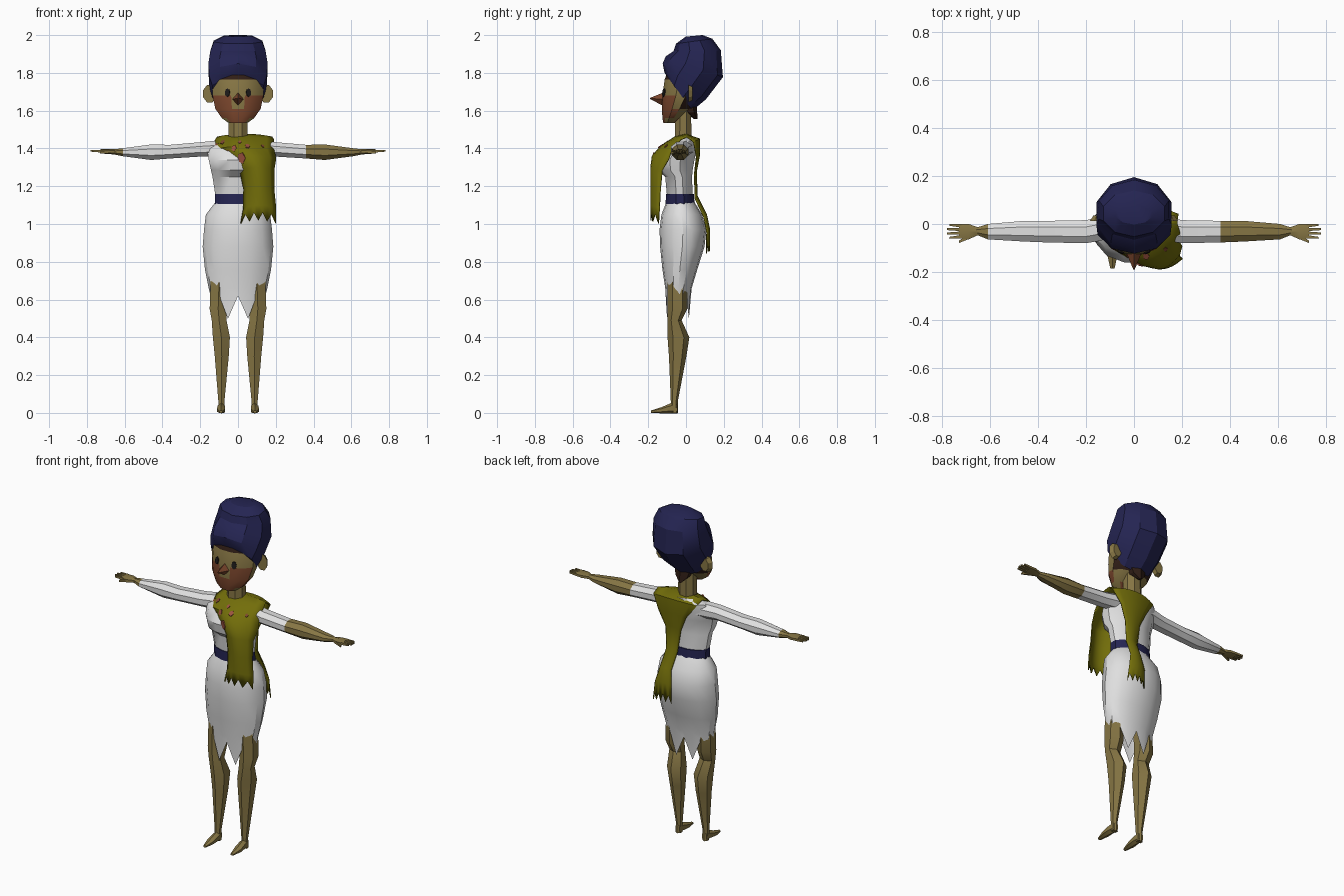
import bpy, bmesh, math
from mathutils import Vector, Matrix
from mathutils.bvhtree import BVHTree

cube = bpy.data.objects.get("Cube")
if cube:
    bpy.data.objects.remove(cube, do_unlink=True)


def material(name, *rgb):
    m = bpy.data.materials.new(name)
    m.use_nodes = True
    m.diffuse_color = (*rgb, 1)
    m.node_tree.nodes["Principled BSDF"].inputs["Base Color"].default_value = (*rgb, 1)
    return m


SKIN = material("tan skin", .24, .18, .058)
WHITE = material("white cloth", .74, .74, .74)
NAVY = material("navy cloth", .018, .018, .085)
OLIVE = material("olive cloth", .17, .155, .003)
BLUSH = material("red brown blush", .2, .062, .026)
HAIR = material("dark brown hair", .03, .013, .008)
EYE = material("eye black", .012, .01, .01)
SPOT = material("brick red patch", .33, .085, .05)


def finish(name, bm, mats, rule=None, angle=30):
    """Turn a bmesh into an object, colouring faces by a rule on their centre."""
    bmesh.ops.recalc_face_normals(bm, faces=bm.faces)
    for f in bm.faces:
        if rule:
            f.material_index = rule(f.calc_center_median())
    mesh = bpy.data.meshes.new(name)
    bm.to_mesh(mesh)
    bm.free()
    for m in mats:
        mesh.materials.append(m)
    ob = bpy.data.objects.new(name, mesh)
    bpy.context.collection.objects.link(ob)
    bpy.ops.object.select_all(action='DESELECT')
    ob.select_set(True)
    bpy.context.view_layer.objects.active = ob
    bpy.ops.object.shade_smooth_by_angle(angle=math.radians(angle))
    return ob


def skin_rows(bm, rows, closed):
    rows = [[bm.verts.new(p) for p in r] for r in rows]
    n = len(rows[0])
    for a, b in zip(rows, rows[1:]):
        for i in range(n if closed else n - 1):
            j = (i + 1) % n
            bm.faces.new((a[i], a[j], b[j], b[i]))
    return rows


def loft(name, rings, mats, n=8, rule=None, flat=True, hem=None, caps=True):
    """Skin a row of (centre, half axis u, half axis v) rings."""
    bm = bmesh.new()
    k = 1 / math.cos(math.pi / n) if flat else 1
    off = .5 if flat else 0
    pts = []
    for c, u, v in rings:
        angs = [2 * math.pi * (i + off) / n for i in range(n)]
        pts.append([Vector(c) + Vector(u) * k * math.cos(a) + Vector(v) * k * math.sin(a)
                    for a in angs])
    if hem:
        for i, p in enumerate(pts[-1]):
            p.z = hem(i, p)
    rows = skin_rows(bm, pts, True)
    if caps:
        bm.faces.new(rows[0])
        bm.faces.new(rows[-1])
    return finish(name, bm, mats, rule)


def level(z, w, front, back, x=0):
    """Horizontal ring from its half width and its front and back limits."""
    return ((x, (front + back) / 2, z), (w, 0, 0), (0, (back - front) / 2, 0))


def across(x, y, z, ry, rz):
    """Ring facing along x."""
    return ((x, y, z), (0, ry, 0), (0, 0, rz))


# Torso, belt and ragged skirt
loft("torso", [level(*r) for r in (
    (1.14, .118, -.10, .035), (1.25, .135, -.11, .032), (1.285, .143, -.15, .035),
    (1.34, .155, -.16, .045), (1.40, .165, -.12, .055), (1.44, .13, -.06, .06),
    (1.46, .07, -.045, .05))], [WHITE], 12)
loft("belt", [level(1.105, .122, -.108, .045), level(1.16, .122, -.106, .042)], [NAVY], 12)
loft("skirt", [level(*r) for r in (
    (1.115, .12, -.105, .045), (1.05, .17, -.13, .085), (.97, .18, -.14, .108),
    (.88, .187, -.137, .098), (.76, .175, -.125, .06), (.66, .155, -.11, .03),
    (.6, .14, -.105, .02))], [WHITE], 16, flat=False, caps=False,
    hem=lambda i, p: .62 if i % 2 == 0 else .46 + .7 * abs(p.x))

# Neck and head
loft("neck", [level(1.43, .05, -.06, .03), level(1.66, .048, -.055, .025)], [SKIN])


def face_colour(c):
    if c.z > 1.765 or c.y > .0:
        return 2
    if abs(c.x) > .04:
        return 1 if 1.56 < c.z < 1.68 and c.y < -.05 else 0
    return 1 if c.z < 1.6 else 0


head = loft("head", [level(*r) for r in (
    (1.535, .05, -.12, -.06), (1.56, .085, -.125, -.03), (1.61, .12, -.127, .02),
    (1.68, .135, -.125, .07), (1.765, .137, -.113, .09), (1.84, .12, -.085, .1))],
    [SKIN, BLUSH, HAIR], 12, face_colour)
loft("nose", [((0, -.115, 1.66), (.034, 0, 0), (0, 0, .038)),
              ((0, -.19, 1.665), (.003, 0, 0), (0, 0, .003))], [BLUSH], 4, flat=False)
loft("nape_hair", [level(1.64, .05, -.03, .05), level(1.59, .04, .0, .055),
                   level(1.555, .006, .045, .06)], [HAIR], 6)

# Tall wrapped hat: rings given by front point, back point and half width
hat_rings = []
for fy, fz, by, bz, w in (
        (-.11, 1.795, .03, 1.605, .135), (-.118, 1.845, .10, 1.665, .152),
        (-.10, 1.885, .188, 1.78, .157), (-.06, 1.915, .178, 1.92, .146),
        (-.048, 1.955, .135, 1.98, .128), (.0, 1.992, .085, 2.0, .075)):
    hat_rings.append(((0, (fy + by) / 2, (fz + bz) / 2), (w, 0, 0),
                      (0, (fy - by) / 2, (fz - bz) / 2)))
loft("hat", hat_rings, [NAVY], 10)


def plate(name, target, x, z, w, h, mat, n):
    """Thin flat plate laid on the front of a target part."""
    mesh = target.data
    tree = BVHTree.FromPolygons([v.co for v in mesh.vertices],
                                [tuple(p.vertices) for p in mesh.polygons])
    hit, normal, _, _ = tree.ray_cast(Vector((x, -1, z)), Vector((0, 1, 0)))
    if hit is None:
        return
    if normal.y > 0:
        normal = -normal
    u = Vector((0, 0, 1)).cross(normal).normalized()
    v = normal.cross(u)
    loft(name, [(hit, u * w, v * h), (hit + normal * .006, u * w, v * h)], [mat], n, flat=False)


# Parts made once for each side
for side, s in (("left", 1), ("right", -1)):
    plate(side + "_eye", head, s * .055, 1.695, .014, .022, EYE, 8)
    loft(side + "_ear", [((s * .15, .012, 1.69), (.034, 0, 0), (0, 0, .046)),
                         ((s * .145, .035, 1.69), (.025, 0, 0), (0, 0, .035))], [SKIN], 8)

    # Arm with a long right sleeve and a short left one
    cuff = .36 if s > 0 else .61
    loft(side + "_arm", [across(s * x, *r) for x, *r in (
        (.08, -.01, 1.40, .05, .045), (.2, -.032, 1.395, .048, .038),
        (.36, -.032, 1.383, .045, .036), (.46, -.03, 1.38, .043, .041),
        (.61, -.032, 1.38, .032, .021), (.66, -.03, 1.382, .014, .013))],
        [WHITE, SKIN], 8, lambda c: int(abs(c.x) > cuff))
    loft(side + "_palm", [across(s * x, *r) for x, *r in (
        (.645, -.03, 1.382, .014, .012), (.69, -.032, 1.384, .032, .012),
        (.73, -.03, 1.385, .03, .009))], [SKIN], 6)
    for i in range(4):
        y = -.053 + .015 * i
        tip = .77 + (.01 if i in (1, 2) else 0)
        loft(f"{side}_finger_{i + 1}", [
            across(s * .72, y, 1.385, .007, .007),
            across(s * tip, y * 1.2 + .006, 1.387, .004, .004)], [SKIN], 4)
    loft(side + "_thumb", [across(s * .675, -.045, 1.383, .012, .008),
                           across(s * .73, -.074, 1.378, .005, .005)], [SKIN], 4)

    # Leg and pointed foot
    loft(side + "_leg", [((s * x, y, z), (rx, 0, 0), (0, ry, 0)) for z, x, y, rx, ry in (
        (.7, .1, -.045, .045, .045), (.55, .105, -.045, .045, .045),
        (.49, .1, -.06, .039, .032), (.40, .088, -.04, .045, .05),
        (.3, .086, -.044, .037, .04), (.06, .088, -.062, .016, .016),
        (.0, .088, -.06, .016, .016))], [SKIN], 6)
    loft(side + "_foot", [((s * x, y, h), (w, 0, 0), (0, 0, h)) for x, y, w, h in (
        (.088, -.046, .014, .025), (.088, -.08, .02, .024),
        (.09, -.13, .021, .014), (.09, -.185, .009, .006))], [SKIN], 6)

# Draped sash: back hem, over the left shoulder, down to the front hem
sash_rows = (
    (.88, .02, .14, .125, .108), (.97, .02, .125, .125, .11), (1.05, .03, .105, .108, .095),
    (1.15, .02, .095, .058, .048), (1.28, .0, .10, .055, .045), (1.37, -.04, .14, .072, .055),
    (1.45, -.10, .185, .072, .04), (1.475, -.11, .18, .0, .005), (1.46, -.12, .19, -.06, -.03),
    (1.41, -.13, .19, -.135, -.075), (1.36, -.06, .20, -.178, -.09),
    (1.30, .01, .19, -.186, -.125), (1.2, .03, .19, -.186, -.135),
    (1.1, .03, .2, -.186, -.14), (1.04, .015, .2, -.186, -.145))
COLS = 9
points = []
for r, (z, xl, xr, mid, edge) in enumerate(sash_rows):
    row = []
    for i in range(COLS):
        t = 2 * i / (COLS - 1) - 1
        jag = (.022 if i % 2 else -.022) if r in (0, len(sash_rows) - 1) else 0
        row.append(Vector((xl + (xr - xl) * (t + 1) / 2, mid + (edge - mid) * t * t,
                           z - .015 * t * t + jag)))
    points.append(row)
bm = bmesh.new()
skin_rows(bm, points, False)
sash = finish("sash", bm, [OLIVE], angle=35)

# Painted patches on the sash
for i, (x, z, r, mat) in enumerate((
        (.02, 1.35, .024, SPOT), (.05, 1.41, .014, SPOT), (-.02, 1.40, .014, SPOT),
        (.01, 1.43, .01, SPOT), (.13, 1.41, .009, BLUSH), (-.08, 1.43, .013, BLUSH),
        (-.11, 1.42, .01, BLUSH), (-.05, 1.38, .012, BLUSH))):
    plate(f"sash_patch_{i + 1}", sash, x, z, r, r * 1.3, mat, 5)
solid = sash.modifiers.new("thickness", 'SOLIDIFY')
solid.thickness = .006
solid.offset = 0
